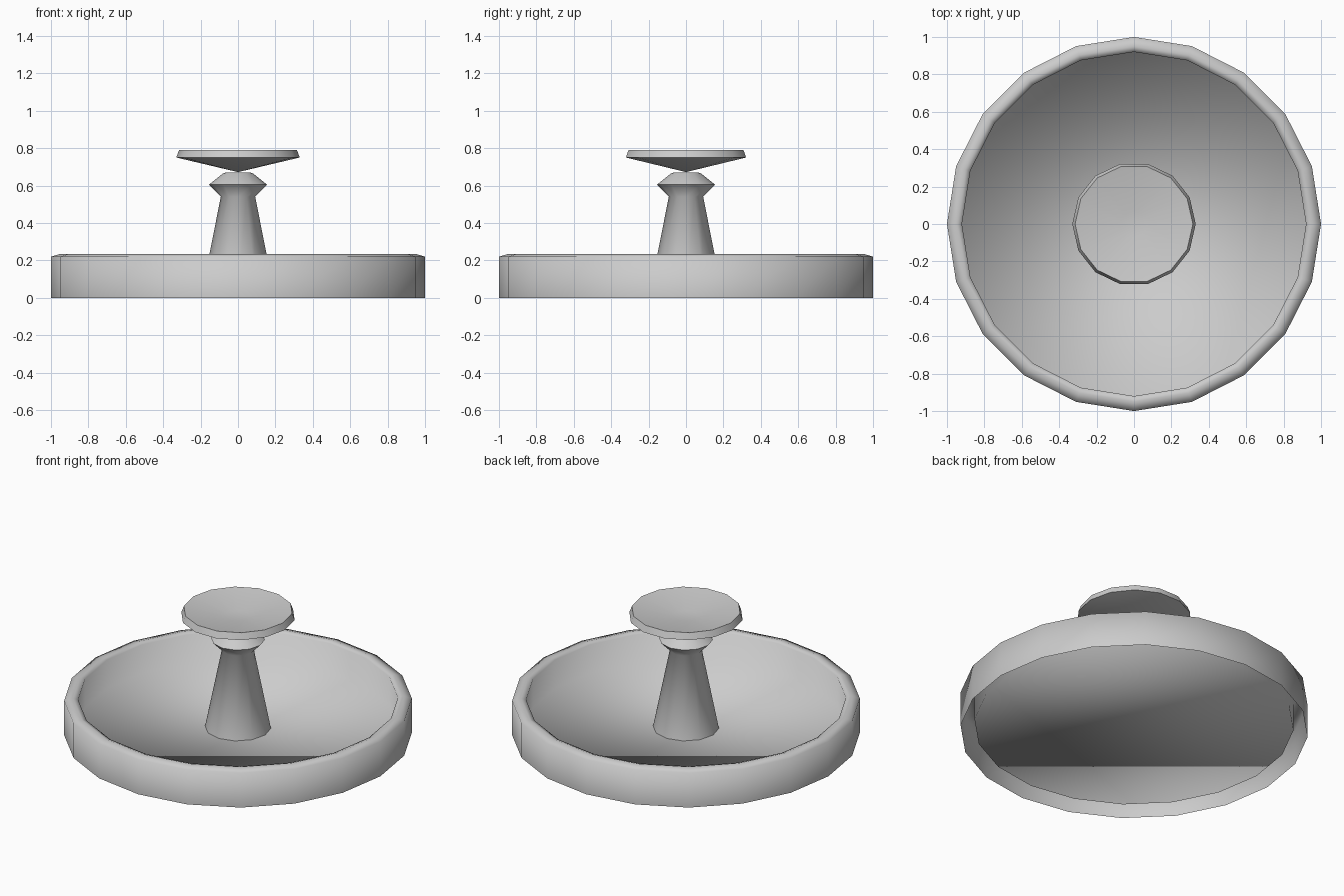
import bpy, bmesh, math

cube = bpy.data.objects.get("Cube")
if cube:
    bpy.data.objects.remove(cube, do_unlink=True)

stone = bpy.data.materials.new("grey_stone")
stone.use_nodes = True
GREY = (0.6, 0.6, 0.6, 1)
stone.diffuse_color = GREY
stone.node_tree.nodes["Principled BSDF"].inputs["Base Color"].default_value = GREY


def lathe(name, profile, sides, smooth_angle):
    """Revolve (radius, height) points about z; radius 0 makes a tip."""
    bm = bmesh.new()
    rings = []
    for r, z in profile:
        if r == 0:
            rings.append([bm.verts.new((0, 0, z))])
        else:
            rings.append([bm.verts.new((r * math.cos(math.tau * i / sides),
                                        r * math.sin(math.tau * i / sides), z))
                          for i in range(sides)])
    for a, b in zip(rings, rings[1:]):
        for i in range(sides):
            j = (i + 1) % sides
            if len(a) == 1:
                bm.faces.new((a[0], b[j], b[i]))
            else:
                bm.faces.new((a[i], a[j], b[j], b[i]))
    bm.faces.new(rings[-1])
    mesh = bpy.data.meshes.new(name)
    bm.to_mesh(mesh)
    bm.free()
    mesh.materials.append(stone)
    obj = bpy.data.objects.new(name, mesh)
    bpy.context.collection.objects.link(obj)
    bpy.ops.object.select_all(action='DESELECT')
    obj.select_set(True)
    bpy.context.view_layer.objects.active = obj
    bpy.ops.object.shade_smooth_by_angle(angle=math.radians(smooth_angle))
    return obj


# Basin: outer wall, rounded rim, inner wall, flat floor; hollow underneath
lathe("basin", [(1, 0), (1, 0.22), (0.95, 0.235), (0.92, 0.225), (0.92, 0.045)], 20, 120)

# Tapered column with a flared collar
lathe("column", [(0.19, 0.045), (0.092, 0.54), (0.155, 0.605), (0.08, 0.665), (0.065, 0.67)], 12, 80)

# Shallow upper bowl resting on its point, with a small flat centre
lathe("upper_bowl", [(0, 0.672), (0.33, 0.75), (0.315, 0.79), (0.3, 0.787), (0.07, 0.75)], 14, 80)
